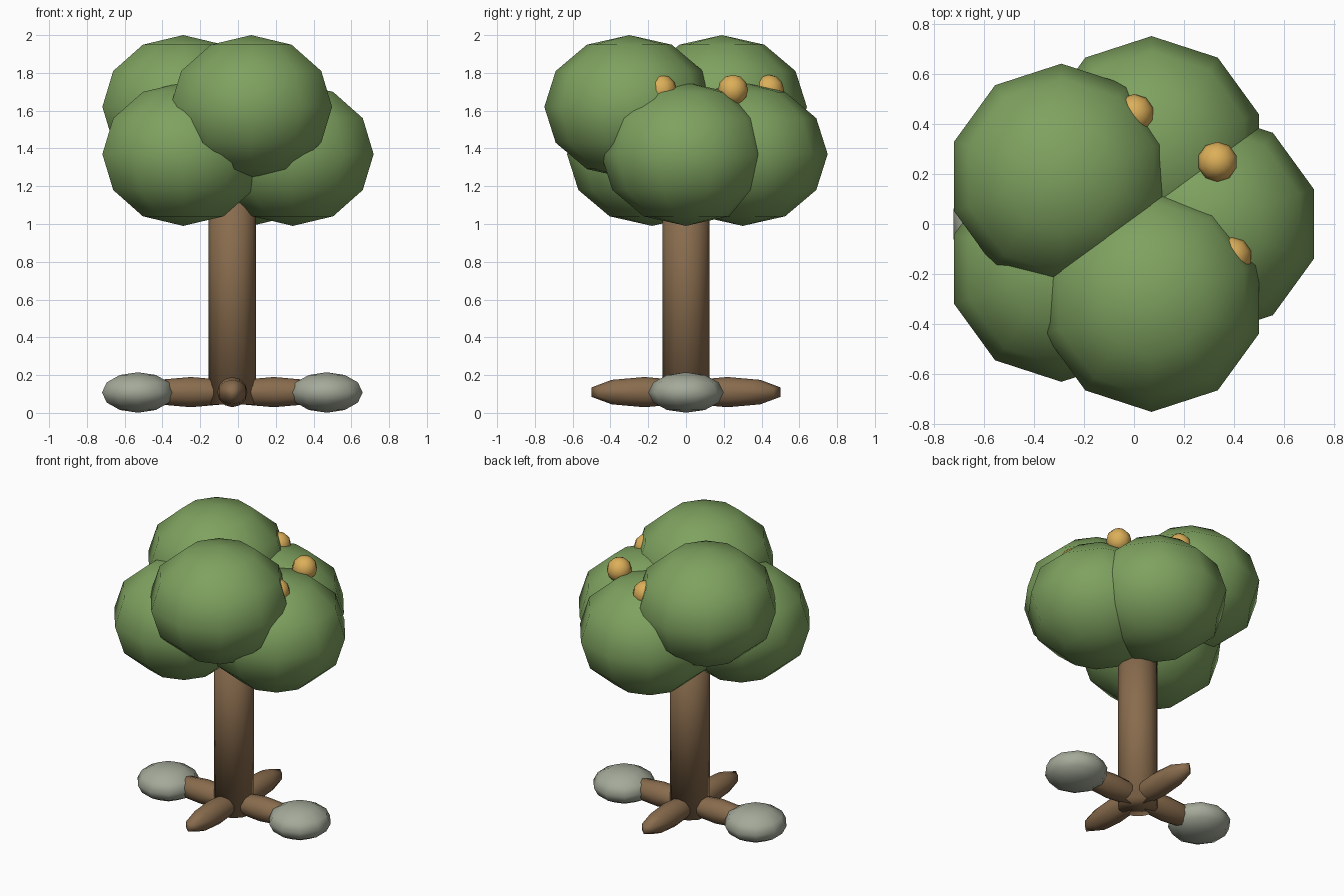
import bpy
from math import cos, sin, pi
from mathutils import Matrix

if "Cube" in bpy.data.objects:
    bpy.data.objects.remove(bpy.data.objects["Cube"])

TRUNK_X = -0.03


def material(name, color):
    mat = bpy.data.materials.new(name)
    mat.use_nodes = True
    mat.diffuse_color = (*color, 1)
    bsdf = next(n for n in mat.node_tree.nodes if n.type == "BSDF_PRINCIPLED")
    bsdf.inputs["Base Color"].default_value = (*color, 1)
    return mat


leaf = material("leaf green", (0.21, 0.36, 0.115))
bark = material("bark brown", (0.25, 0.15, 0.075))
stone = material("stone grey", (0.37, 0.40, 0.32))
gold = material("fruit gold", (0.72, 0.43, 0.10))


def finish(name, mat, transform):
    """Name, colour and smooth the new primitive, baking its transform."""
    obj = bpy.context.object
    obj.name = name
    obj.data.transform(transform)
    obj.data.materials.append(mat)
    for poly in obj.data.polygons:
        poly.use_smooth = True
    return obj


def blob(name, mat, center, radii, turn=Matrix.Identity(4)):
    """Low-poly ellipsoid."""
    bpy.ops.mesh.primitive_uv_sphere_add(segments=10, ring_count=6, radius=1)
    size = Matrix.Diagonal((*radii, 1))
    return finish(name, mat, Matrix.Translation(center) @ turn @ size)


# Trunk
bpy.ops.mesh.primitive_cylinder_add(vertices=12, radius=0.125, depth=1.3)
finish("trunk", bark, Matrix.Translation((TRUNK_X, 0, 0.695)))

# Roots lie on their side, fanning out in four directions
for i in range(4):
    a = i * pi / 2
    turn = Matrix.Rotation(a, 4, "Z") @ Matrix.Rotation(pi / 2, 4, "X")
    blob(f"root_{i + 1}", bark, (TRUNK_X + 0.22 * cos(a), 0.22 * sin(a), 0.11),
         (0.295, 0.08, 0.08), turn)

# Stones at either side
for side, sign in (("left", 1), ("right", -1)):
    blob(f"stone_{side}", stone, (TRUNK_X + 0.5 * sign, 0, 0.108), (0.2, 0.2, 0.107))

# Leaf crown: three lower clumps, two upper ones
clumps = {
    "left": (0.29, 0, 1.37),
    "back": (0.07, 0.30, 1.37),
    "right_front": (-0.29, -0.18, 1.37),
    "right_back_top": (-0.29, 0.19, 1.62),
    "front_top": (0.07, -0.30, 1.62),
}
for place, center in clumps.items():
    blob(f"leaf_clump_{place}", leaf, center, (0.45, 0.45, 0.38))

# Fruit spaced along an arc around the trunk
for i in range(3):
    a = -0.3 + 0.9 * i
    blob(f"fruit_{i + 1}", gold,
         (TRUNK_X + 0.44 * cos(a), 0.44 * sin(a), 1.71), (0.08, 0.08, 0.08))
